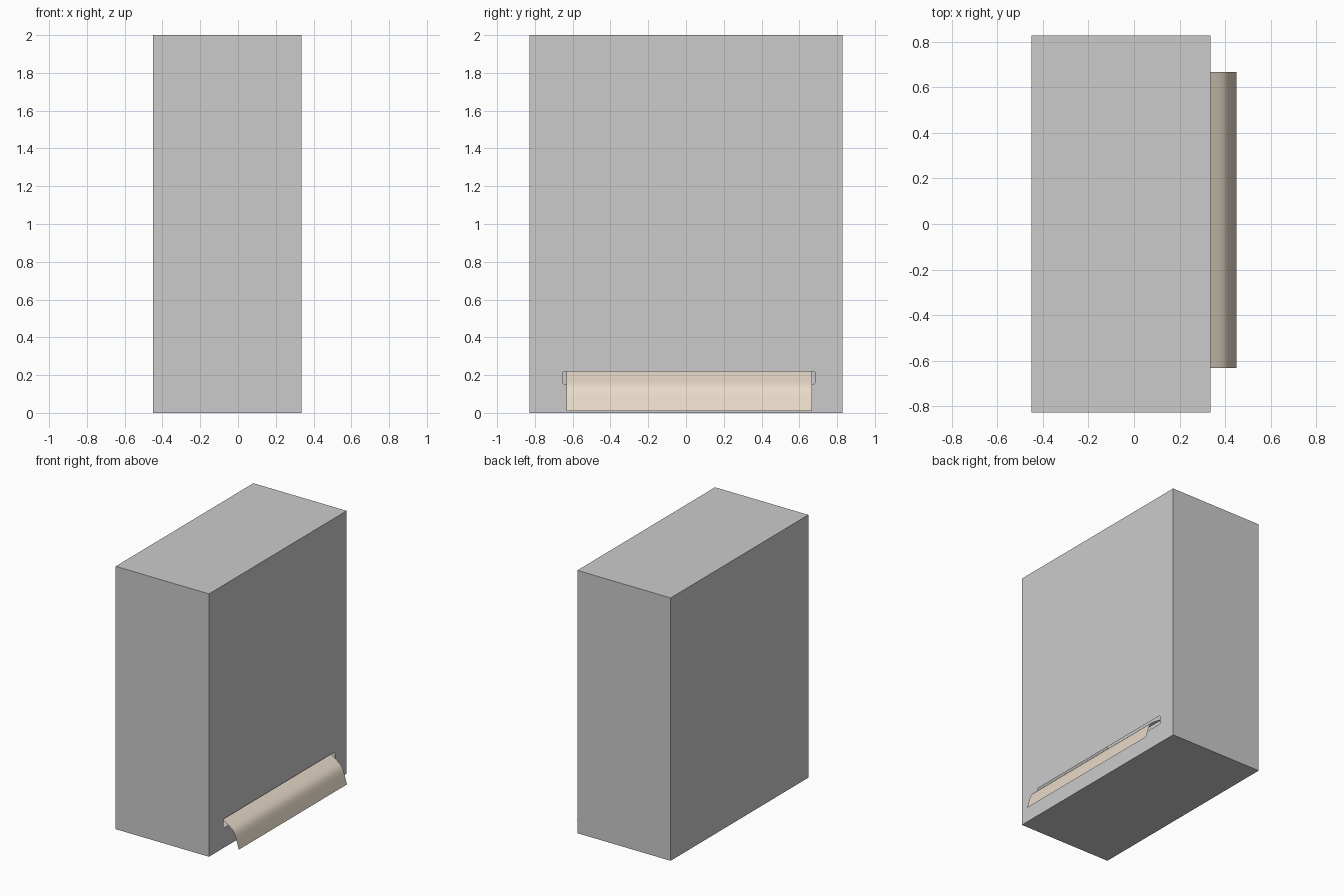
import bpy, bmesh, math
from mathutils import Vector

if "Cube" in bpy.data.objects:
    bpy.data.objects.remove(bpy.data.objects["Cube"])

FACE_X = 0.335


def finish(bm, name):
    mesh = bpy.data.meshes.new(name)
    bm.to_mesh(mesh)
    bm.free()
    obj = bpy.data.objects.new(name, mesh)
    bpy.context.collection.objects.link(obj)
    return obj


def rounded_loop(y0, y1, z0, z1, r, steps=3):
    pts = []
    corners = [(y1 - r, z1 - r, 0), (y0 + r, z1 - r, 90),
               (y0 + r, z0 + r, 180), (y1 - r, z0 + r, 270)]
    for cy, cz, start in corners:
        for i in range(steps + 1):
            a = math.radians(start + 90 * i / steps)
            pts.append((FACE_X, cy + r * math.cos(a), cz + r * math.sin(a)))
    return pts


# Hollow cabinet with a rounded slot opening low on its +x face
bm = bmesh.new()
bmesh.ops.create_cube(bm, size=1)
for v in bm.verts:
    v.co = Vector((v.co.x * 0.785 - 0.0575, v.co.y * 1.655, v.co.z * 2 + 1))
side = max(bm.faces, key=lambda f: f.calc_center_median().x)
edges = list(side.edges)
bmesh.ops.delete(bm, geom=[side], context='FACES_ONLY')
loop = [bm.verts.new(p) for p in rounded_loop(-0.655, 0.685, 0.153, 0.22, 0.012)]
edges += [bm.edges.new((loop[i], loop[i - 1])) for i in range(len(loop))]
bmesh.ops.triangle_fill(bm, edges=edges, use_beauty=True, normal=(1, 0, 0))
bmesh.ops.recalc_face_normals(bm, faces=bm.faces[:])
finish(bm, "cabinet")

# Paper sheet drooping out of the slot: a single-layer strip
profile = [(0.28, 0.226), (0.31, 0.207), (0.335, 0.19), (0.365, 0.171),
           (0.39, 0.153), (0.405, 0.138), (0.417, 0.118), (0.426, 0.093),
           (0.436, 0.058), (0.45, 0.01)]
bm = bmesh.new()
rows = [[bm.verts.new((x, y, z)) for y in (-0.633, 0.667)] for x, z in profile]
for a, b in zip(rows, rows[1:]):
    bm.faces.new((a[0], b[0], b[1], a[1])).smooth = True
sheet = finish(bm, "paper_sheet")
mat = bpy.data.materials.new("paper_cream")
mat.diffuse_color = (0.80, 0.70, 0.58, 1)
mat.use_nodes = True
mat.node_tree.nodes["Principled BSDF"].inputs["Base Color"].default_value = mat.diffuse_color
sheet.data.materials.append(mat)
